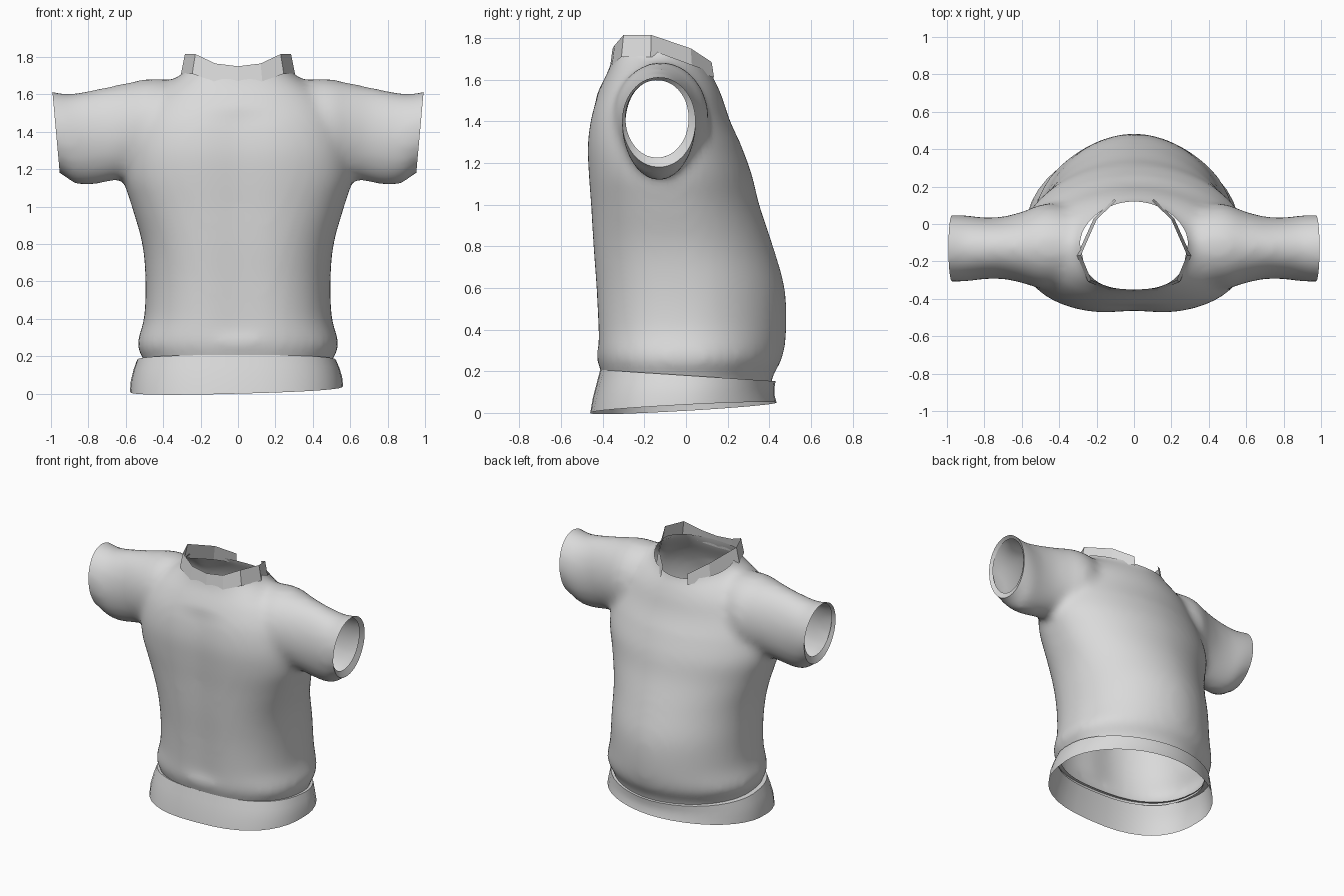
import bpy, bmesh, math
from mathutils import Vector

cube = bpy.data.objects.get("Cube")
if cube:
    bpy.data.objects.remove(cube, do_unlink=True)

cloth = bpy.data.materials.new("light_grey_cloth")
cloth.use_nodes = True
GREY = (0.7, 0.7, 0.7, 1)
cloth.diffuse_color = GREY
cloth.node_tree.nodes["Principled BSDF"].inputs["Base Color"].default_value = GREY


def power(v, n):
    return math.copysign(abs(v) ** (2 / n), v)


def torso_ring(z, half, front, back, count=56):
    """Cross-section with a broad flat chest, a rounder back and a neck slope."""
    mid = (front + back) / 2
    depth = (back - front) / 2
    slope = min(max((z - 1.3) / 0.42, 0), 1) * 0.37
    ring = []
    for i in range(count):
        a = math.tau * i / count
        c, s = math.cos(a), math.sin(a)
        n = 2.5 if s < 0 else 1.9
        x, y = half * power(c, n), mid + depth * power(s, n)
        drop = slope * max(0, y - mid)
        if s < 0 and 0.3 < z < 1.5:
            y += 0.02 * math.exp(-(x / 0.13) ** 2)
        ring.append((x, y, z - drop))
    return ring


def sleeve_ring(x, front, back, low, high, count=32):
    ring = []
    for i in range(count):
        a = math.tau * i / count
        ring.append((x, (front + back) / 2 + (back - front) / 2 * math.cos(a),
                     (low + high) / 2 + (high - low) / 2 * math.sin(a)))
    return ring


def smooth_rows(rows, steps=4):
    """Catmull-Rom interpolation between profile rows."""
    padded = [rows[0]] + rows + [rows[-1]]
    result = []
    for p, q, r, s in zip(padded, padded[1:], padded[2:], padded[3:]):
        for k in range(steps):
            t = k / steps
            result.append([b + t / 2 * (c - a + t * (2 * a - 5 * b + 4 * c - d
                           + t * (3 * (b - c) + d - a)))
                           for a, b, c, d in zip(p, q, r, s)])
    return result + [rows[-1]]


def loft(bm, rings, closed=True, caps=False):
    rows = [[bm.verts.new(p) for p in ring] for ring in rings]
    n = len(rows[0])
    for a, b in zip(rows, rows[1:]):
        for i in range(n if closed else n - 1):
            j = (i + 1) % n
            bm.faces.new((a[i], a[j], b[j], b[i]))
    if caps:
        bm.faces.new(rows[0][::-1])
        bm.faces.new(rows[-1])


def make_object(name, bm):
    mesh = bpy.data.meshes.new(name)
    bm.to_mesh(mesh)
    bm.free()
    obj = bpy.data.objects.new(name, mesh)
    bpy.context.collection.objects.link(obj)
    mesh.materials.append(cloth)
    return obj


def shade(obj, degrees):
    bpy.ops.object.select_all(action="DESELECT")
    obj.select_set(True)
    bpy.context.view_layer.objects.active = obj
    bpy.ops.object.shade_smooth_by_angle(angle=math.radians(degrees))


# Torso volume: height, half width, front, back
torso = [(0, .47, -.38, .39), (.17, .50, -.40, .415), (.26, .54, -.428, .462),
         (.4, .503, -.434, .482), (.6, .495, -.444, .474), (.8, .512, -.458, .418),
         (1, .568, -.468, .352), (1.15, .612, -.478, .315), (1.3, .605, -.482, .26),
         (1.45, .56, -.458, .21), (1.57, .49, -.41, .18), (1.65, .39, -.37, .152),
         (1.72, .29, -.35, .12), (1.8, .268, -.342, .112), (1.95, .262, -.338, .11)]
bm = bmesh.new()
loft(bm, [torso_ring(*r) for r in smooth_rows(torso)], caps=True)

# Sleeve volumes: distance out, front, back, underside, top
sleeve = [(.2, -.3, .05, 1.2, 1.66), (.45, -.35, .11, 1.15, 1.685),
          (.6, -.315, .065, 1.15, 1.66), (.7, -.295, .04, 1.13, 1.64),
          (.8, -.295, .035, 1.115, 1.62), (.88, -.305, .045, 1.125, 1.605),
          (.94, -.31, .05, 1.17, 1.605), (1.1, -.305, .045, 1.25, 1.64)]
for side in (1, -1):
    rings = [sleeve_ring(x * side, *rest) for x, *rest in smooth_rows(sleeve)]
    loft(bm, rings if side > 0 else [r[::-1] for r in rings], caps=True)
shirt = make_object("shirt_body", bm)

# Fuse the volumes into one soft cloth surface
remesh = shirt.modifiers.new("fuse", "REMESH")
remesh.mode = "VOXEL"
remesh.voxel_size = 0.025
bpy.context.view_layer.update()
bm = bmesh.new()
bm.from_object(shirt, bpy.context.evaluated_depsgraph_get())
shirt.modifiers.clear()
for _ in range(5):
    bmesh.ops.smooth_vert(bm, verts=bm.verts, factor=0.5, use_axis_x=True,
                          use_axis_y=True, use_axis_z=True)

# Cut the neck (two slopes meeting at the shoulders), hem and cuff openings
openings = [((0, -.17, 1.745), (0, .37, 1)), ((0, -.17, 1.745), (0, -.14, 1)),
            ((0, 0, .16), (0, -.06, -1)),
            ((.955, 0, 1.2), (1, 0, -.09)), ((-.955, 0, 1.2), (-1, 0, -.09))]
for point, normal in openings:
    bmesh.ops.bisect_plane(bm, geom=bm.verts[:] + bm.edges[:] + bm.faces[:],
                           plane_co=point, plane_no=normal, clear_outer=True)

# Turn the cuff edges inward as narrow rims
for side in (1, -1):
    rim = [e for e in bm.edges if e.is_boundary
           and all(v.co.x * side > 0.85 for v in e.verts)]
    new = bmesh.ops.extrude_edge_only(bm, edges=rim)["geom"]
    verts = [v for v in new if isinstance(v, bmesh.types.BMVert)]
    centre = sum((v.co for v in verts), Vector()) / len(verts)
    for v in verts:
        v.co = centre + (v.co - centre) * 0.86 + Vector((-side * .02, -.008, .015))
bm.to_mesh(shirt.data)
bm.free()
shade(shirt, 45)

# Flared hem band, lower at the front
bm = bmesh.new()
rings = []
for t, half, front, back in [(0, .57, -.46, .435), (.35, .565, -.447, .425),
                             (.7, .55, -.428, .425), (1, .532, -.412, .43),
                             (1, .49, -.39, .405)]:
    ring = []
    for x, y, _ in torso_ring(0, half, front, back, 40):
        low = .025 + .026 * x + .055 * y
        high = .18 - .065 * y
        ring.append((x - .008, y, low + (high - low) * t))
    rings.append(ring)
loft(bm, rings)
shade(make_object("hem_band", bm), 40)

# Faceted stand-up collar, open at the back: x, y, bottom, top
half_collar = [(.105, .135, 1.61, 1.685), (.215, .03, 1.645, 1.75),
               (.305, -.17, 1.71, 1.815), (.245, -.31, 1.71, 1.815),
               (.13, -.355, 1.67, 1.765)]
points = [(-x, y, lo, hi) for x, y, lo, hi in half_collar]
points += [(0, -.365, 1.66, 1.75)] + half_collar[::-1]
bm = bmesh.new()
loft(bm, [[(x, y, lo) for x, y, lo, hi in points],
          [(x * .93, -.11 + (y + .11) * .95, hi) for x, y, lo, hi in points]],
     closed=False)
make_object("collar", bm)
